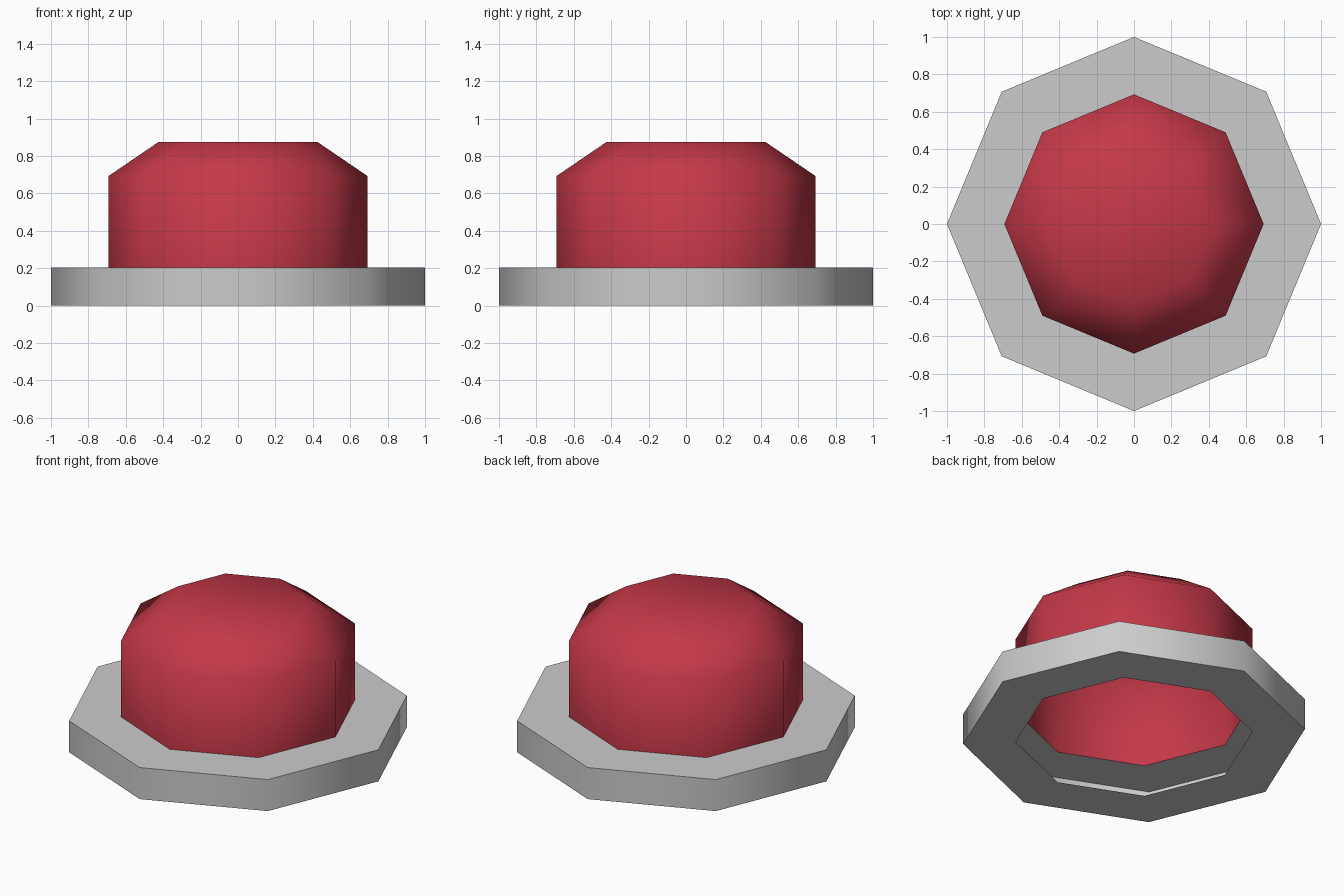
import bpy, bmesh, math

if "Cube" in bpy.data.objects:
    bpy.data.objects.remove(bpy.data.objects["Cube"])

SIDES = 8


def lathe(name, profile, cap_top=False):
    """Eight-sided skin through (radius, z) rings."""
    bm = bmesh.new()
    rings = []
    for r, z in profile:
        rings.append([bm.verts.new((r * math.cos(i * math.tau / SIDES),
                                    r * math.sin(i * math.tau / SIDES), z))
                      for i in range(SIDES)])
    for low, high in zip(rings, rings[1:]):
        for i in range(SIDES):
            j = (i + 1) % SIDES
            bm.faces.new((low[i], low[j], high[j], high[i]))
    if cap_top:
        bm.faces.new(rings[-1])
    for f in bm.faces:
        f.smooth = True
    mesh = bpy.data.meshes.new(name)
    bm.to_mesh(mesh)
    bm.free()
    obj = bpy.data.objects.new(name, mesh)
    bpy.context.collection.objects.link(obj)
    return obj


# Hollow base plate: underside ring, outer wall, top ring
base = lathe("base_plate", [(0.693, 0), (1, 0), (1, 0.203), (0.693, 0.203)])
bpy.context.view_layer.objects.active = base
base.select_set(True)
bpy.ops.object.shade_smooth_by_angle(angle=math.radians(60))

# Push button: open below, smooth-shaded bevelled cap
button = lathe("push_button", [(0.693, 0.203), (0.693, 0.692), (0.424, 0.875)], cap_top=True)
red = bpy.data.materials.new("button_red")
red.diffuse_color = (0.56, 0.04, 0.065, 1)
red.use_nodes = True
red.node_tree.nodes["Principled BSDF"].inputs["Base Color"].default_value = red.diffuse_color
button.data.materials.append(red)
